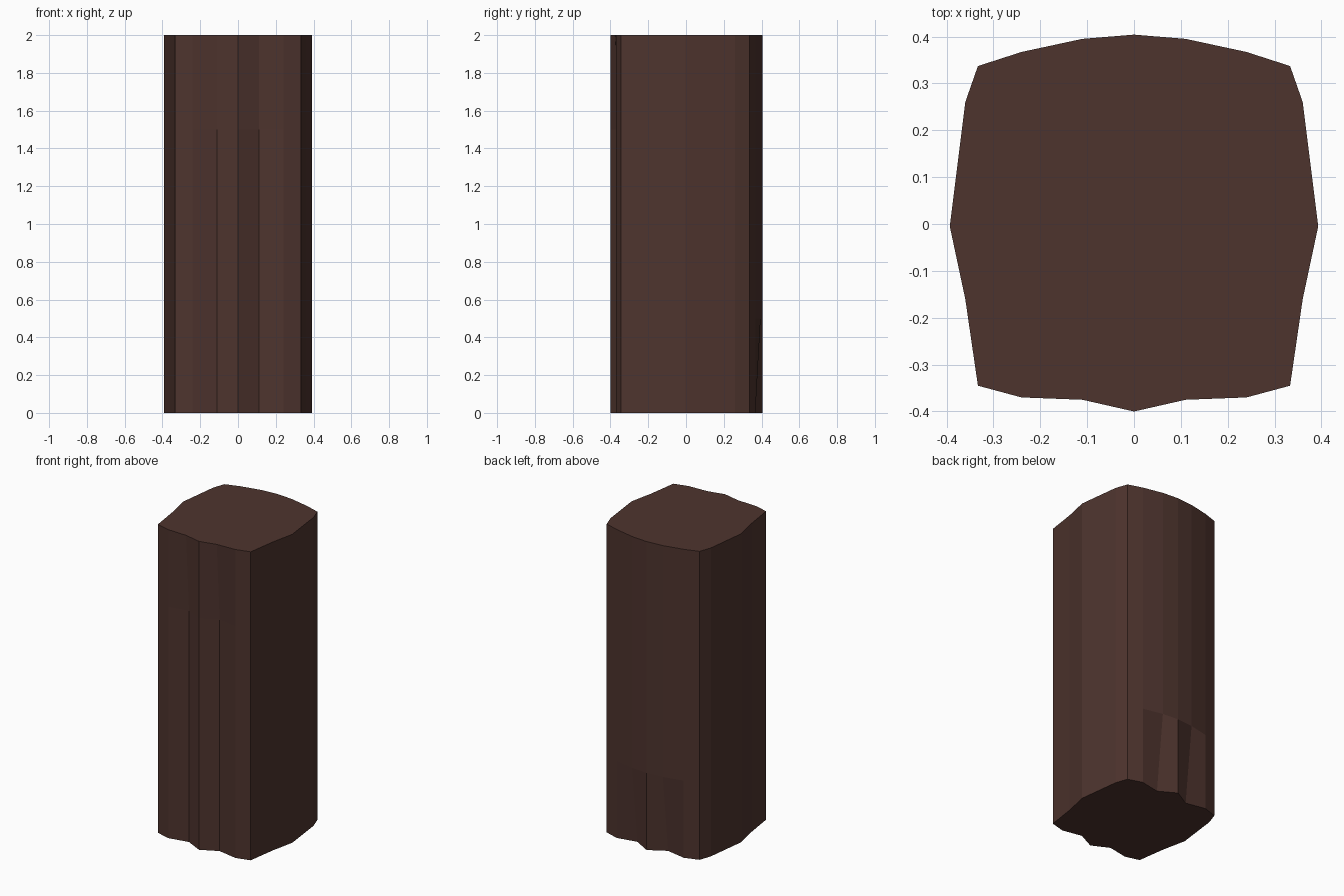
import bpy, bmesh

if "Cube" in bpy.data.objects:
    bpy.data.objects.remove(bpy.data.objects["Cube"])

# Half cross-section (x >= 0), from front centre round the side to back centre
HALF = [(0, -0.40), (0.11, -0.345), (0.24, -0.37), (0.333, -0.345),
        (0.36, -0.16), (0.393, -0.005), (0.36, 0.26), (0.333, 0.337),
        (0.24, 0.367), (0.11, 0.395), (0, 0.404)]


def ring(z):
    """Full outline at height z: front flutes fade at the top, back flutes only at the foot."""
    half = list(HALF)
    if z == 2:
        half[1] = (0.11, -0.375)
    if z == 0:
        half[9] = (0.11, 0.341)
    full = half + [(-x, y) for x, y in reversed(half[1:-1])]
    return [(x, y, z) for x, y in full]


# Trunk post lofted through four levels
bm = bmesh.new()
rings = [[bm.verts.new(p) for p in ring(z)] for z in (0, 0.5, 1.5, 2)]
for lower, upper in zip(rings, rings[1:]):
    n = len(lower)
    for i in range(n):
        j = (i + 1) % n
        bm.faces.new((lower[i], lower[j], upper[j], upper[i]))

# End caps
bm.faces.new(rings[-1])
bm.faces.new(list(reversed(rings[0])))
bmesh.ops.recalc_face_normals(bm, faces=bm.faces)

mesh = bpy.data.meshes.new("trunk_post")
bm.to_mesh(mesh)
bm.free()
post = bpy.data.objects.new("trunk_post", mesh)
bpy.context.collection.objects.link(post)

# Dark brown bark
bark = bpy.data.materials.new("dark brown")
bark.diffuse_color = (0.076, 0.034, 0.027, 1)
bark.use_nodes = True
bark.node_tree.nodes["Principled BSDF"].inputs["Base Color"].default_value = bark.diffuse_color
mesh.materials.append(bark)
